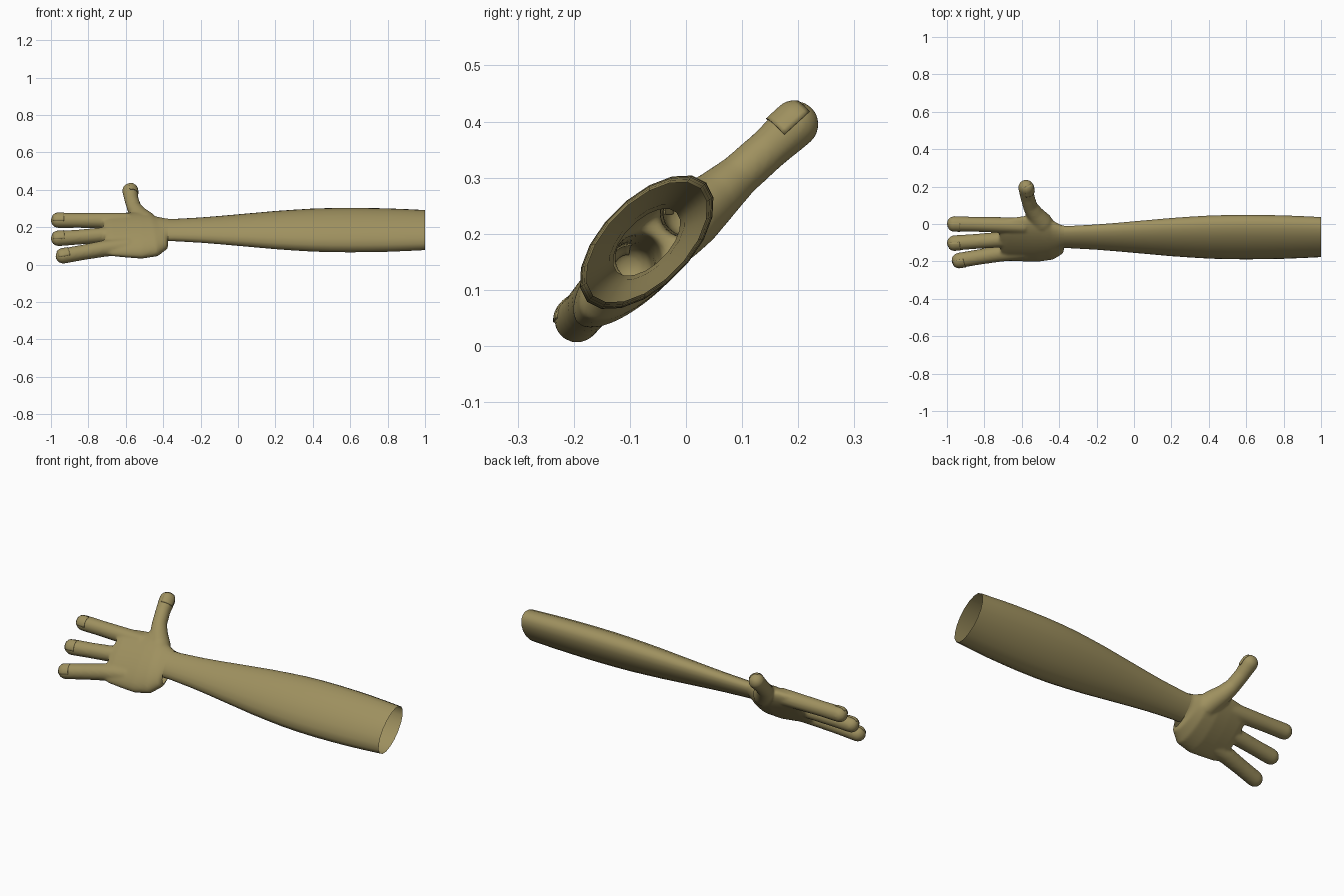
import bpy, bmesh, math
from mathutils import Vector

if "Cube" in bpy.data.objects:
    bpy.data.objects.remove(bpy.data.objects["Cube"])

# Local frame: x runs along the arm, U across the hand, N out of the back of the hand
C = Vector((0, -0.07, 0.185))
R = math.sqrt(0.5)
X, U, N = Vector((1, 0, 0)), Vector((0, R, R)), Vector((0, -R, R))

skin = bpy.data.materials.new("olive skin")
skin.diffuse_color = (0.345, 0.282, 0.115, 1)
skin.use_nodes = True
skin.node_tree.nodes["Principled BSDF"].inputs["Base Color"].default_value = skin.diffuse_color


def P(x, u, v):
    return C + X * x + U * u + N * v


def make(name, bm):
    me = bpy.data.meshes.new(name)
    bmesh.ops.recalc_face_normals(bm, faces=bm.faces)
    bm.to_mesh(me)
    bm.free()
    me.materials.append(skin)
    ob = bpy.data.objects.new(name, me)
    bpy.context.collection.objects.link(ob)
    return ob


def tube(bm, stations, sides=24, caps=True):
    """Loft elliptical rings; each station is (centre, half width, half thickness)."""
    rings = []
    for i, (p, a, b) in enumerate(stations):
        t = (stations[min(i + 1, len(stations) - 1)][0] - stations[max(i - 1, 0)][0]).normalized()
        n = (N - t * N.dot(t)).normalized()
        w = t.cross(n)
        rings.append([bm.verts.new(p + w * a * math.cos(k * math.tau / sides)
                                   + n * b * math.sin(k * math.tau / sides)) for k in range(sides)])
    for r, s in zip(rings, rings[1:]):
        for k in range(sides):
            j = (k + 1) % sides
            bm.faces.new((r[k], r[j], s[j], s[k]))
    if caps:
        bm.faces.new(rings[0])
        bm.faces.new(rings[-1][::-1])


def digit(bm, path):
    """Tube with a rounded tip; path of (x, u, v, radius)."""
    st = [(P(x, u, v), r, r) for x, u, v, r in path]
    p, r, _ = st[-1]
    d = (p - st[-2][0]).normalized()
    for deg in (15, 30, 45, 60, 72, 83):
        c = r * math.cos(math.radians(deg))
        st.append((p + d * r * math.sin(math.radians(deg)), c, c))
    tube(bm, st)
    return p, d, r


def nail(name, tip, d, r, up):
    """Curved plate wrapped over a finger tip."""
    up = (up - d * up.dot(d)).normalized()
    w = d.cross(up)
    bm = bmesh.new()
    rows = []
    for i in range(9):
        s = (-0.75 + 1.5 * i / 8) * r
        q = math.sqrt(r * r - max(s, 0) ** 2) + 0.0015
        rows.append([bm.verts.new(tip + d * s + up * q * math.cos(t) + w * q * math.sin(t))
                     for t in (math.radians(-48 + 12 * k) for k in range(9))])
    for a, b in zip(rows, rows[1:]):
        for k in range(8):
            bm.faces.new((a[k], a[k + 1], b[k + 1], b[k]))
    ob = make(name, bm)
    for f in ob.data.polygons:
        f.use_smooth = True
    if ob.data.polygons[0].normal.dot(up) < 0:
        ob.data.flip_normals()
    m = ob.modifiers.new("thickness", 'SOLIDIFY')
    m.thickness, m.offset = 0.005, -1


# Forearm: open tapering sleeve
bm = bmesh.new()
arm = [(-0.385, 0.060), (-0.34, 0.060), (-0.2, 0.068), (-0.1, 0.076), (0, 0.085), (0.1, 0.094),
       (0.2, 0.103), (0.3, 0.110), (0.4, 0.116), (0.5, 0.119), (0.6, 0.120), (0.7, 0.119),
       (0.8, 0.117), (0.9, 0.113), (1, 0.108)]
tube(bm, [(P(x, 0, 0), h * 1.25, h * 0.66) for x, h in arm], 18, False)
forearm = make("forearm", bm)
for f in forearm.data.polygons:
    f.use_smooth = True

# Palm: (x, u centre, v centre, half width, half thickness)
bm = bmesh.new()
palm = [(-0.30, 0, 0, 0.075, 0.040), (-0.38, 0, 0, 0.079, 0.042), (-0.41, -0.01, -0.008, 0.118, 0.052),
        (-0.45, -0.02, -0.014, 0.153, 0.063), (-0.52, -0.025, -0.015, 0.165, 0.063),
        (-0.60, -0.026, -0.012, 0.161, 0.055), (-0.68, -0.03, -0.008, 0.153, 0.046),
        (-0.715, -0.032, -0.007, 0.142, 0.036)]
tube(bm, [(P(x, u, v), a, b) for x, u, v, a, b in palm], 40)

# Three fingers and the thumb
digits = {
    "upper_finger": [(-0.58, 0.078, -0.008, 0.044), (-0.72, 0.082, -0.010, 0.042),
                     (-0.85, 0.085, -0.012, 0.040), (-0.96, 0.087, -0.014, 0.041)],
    "middle_finger": [(-0.58, -0.020, -0.008, 0.044), (-0.72, -0.029, -0.009, 0.042),
                      (-0.85, -0.043, -0.010, 0.040), (-0.96, -0.054, -0.010, 0.041)],
    "lower_finger": [(-0.58, -0.110, -0.008, 0.046), (-0.72, -0.133, -0.008, 0.044),
                     (-0.83, -0.160, -0.009, 0.041), (-0.935, -0.186, -0.010, 0.041)],
    "thumb": [(-0.47, 0.04, -0.020, 0.058), (-0.495, 0.09, -0.024, 0.057), (-0.53, 0.145, -0.029, 0.047),
              (-0.555, 0.20, -0.032, 0.039), (-0.570, 0.27, -0.036, 0.038), (-0.577, 0.336, -0.039, 0.042)],
}
tips = {name: digit(bm, path) for name, path in digits.items()}
hand = make("hand", bm)

# Fuse the hand into one smooth skin
m = hand.modifiers.new("fuse", 'REMESH')
m.mode, m.voxel_size, m.use_smooth_shade = 'VOXEL', 0.007, True
m = hand.modifiers.new("soften", 'SMOOTH')
m.factor, m.iterations = 0.5, 8
dg = bpy.context.evaluated_depsgraph_get()
fused = bpy.data.meshes.new_from_object(hand.evaluated_get(dg))
hand.modifiers.clear()
hand.data = fused

# Open the hand at the wrist so it is hollow like the forearm
bm = bmesh.new()
bm.from_mesh(fused)
bmesh.ops.bisect_plane(bm, geom=bm.verts[:] + bm.edges[:] + bm.faces[:],
                       plane_co=(-0.375, 0, 0), plane_no=(1, 0, 0), clear_outer=True)
for f in bm.faces:
    f.smooth = True
    f.material_index = 0
bm.to_mesh(fused)
bm.free()
if not fused.materials:
    fused.materials.append(skin)

# Nails
for name, (p, d, r) in tips.items():
    up = N + X * 0.9 if name == "thumb" else N
    nail(name + "_nail", p, d, r, up)
